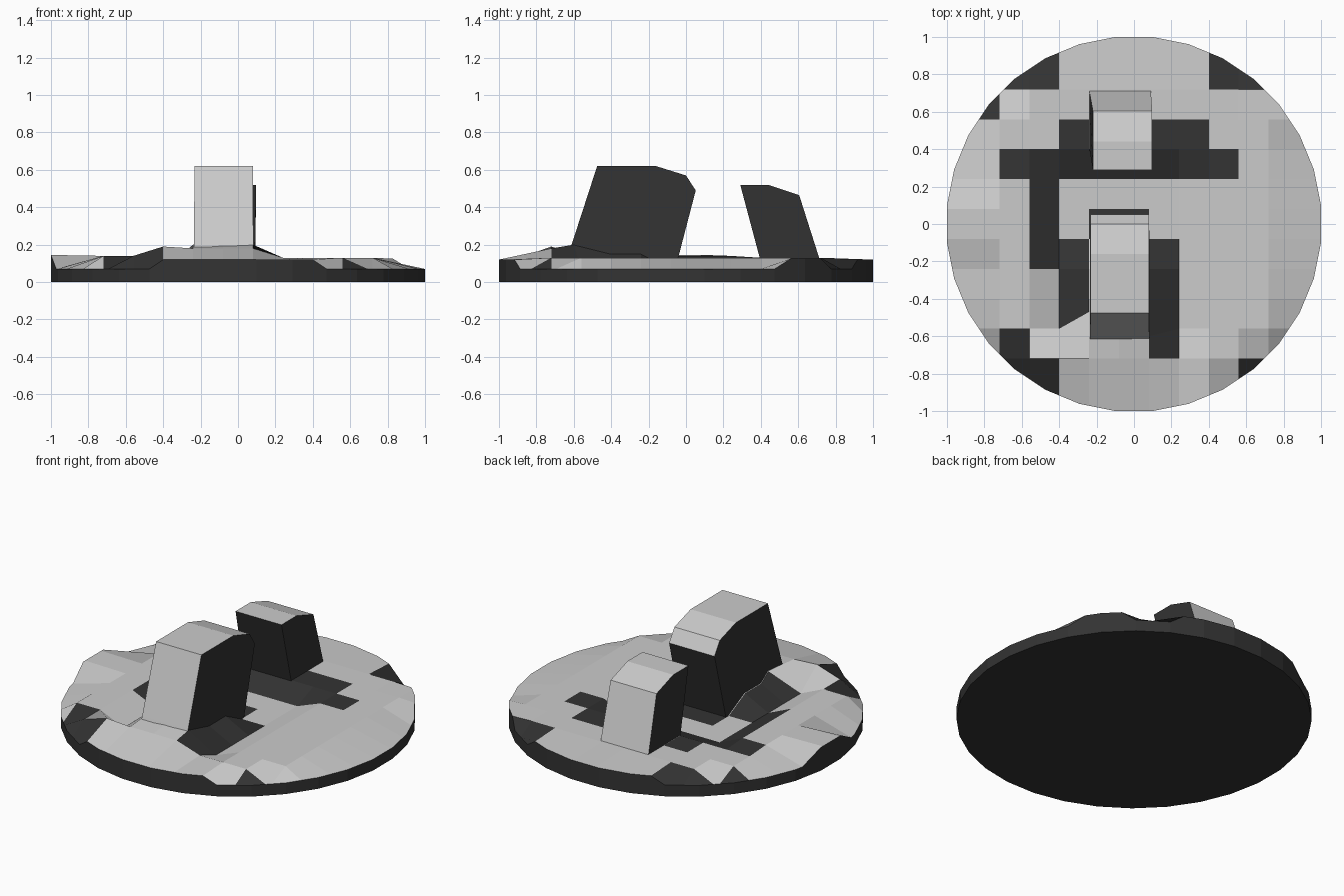
import bpy, bmesh, math
from mathutils import Vector

if "Cube" in bpy.data.objects:
    bpy.data.objects.remove(bpy.data.objects["Cube"])

dark = bpy.data.materials.new("dark_stone")
dark.diffuse_color = (0.033, 0.033, 0.033, 1)
dark.use_nodes = True
dark.node_tree.nodes["Principled BSDF"].inputs["Base Color"].default_value = dark.diffuse_color
light = bpy.data.materials.new("grey_stone")
light.diffuse_color = (0.8, 0.8, 0.8, 1)
light.use_nodes = True
light.node_tree.nodes["Principled BSDF"].inputs["Base Color"].default_value = light.diffuse_color


def finish(name, bm):
    bmesh.ops.recalc_face_normals(bm, faces=bm.faces)
    me = bpy.data.meshes.new(name)
    me.materials.append(light)
    me.materials.append(dark)
    bm.to_mesh(me)
    bm.free()
    ob = bpy.data.objects.new(name, me)
    bpy.context.collection.objects.link(ob)
    return ob


# Dark ground patches: x0, x1, y0, y1
PATCHES = [(-.65, .56, .24, .40), (-.40, -.24, .40, .56), (.08, .40, .40, .56),
           (-.56, -.40, -.24, .24), (-.40, -.24, -.56, -.08), (.08, .24, -.72, -.08),
           (-.24, .08, -.08, .08),
           (-.72, -.40, .72, 1), (.40, .72, .72, 1), (-.72, -.56, -.72, -.56),
           (-.72, -.40, -1, -.72), (.56, .72, -1, -.72), (-1, -.72, .56, .72)]


def rim_height(x, y):
    if abs(x) < 0.42:
        return 0.12
    if x < 0 and -0.22 < y < 0.11:
        return 0.145
    if 0.68 < x < 0.86 and y > 0.5:
        return 0.125
    return 0.07


def ground_height(x, y):
    if -0.41 < x < 0.25 and -0.1 < y < 0.25:      # sunken middle
        return 0.07
    if -0.25 < x < 0.09 and y < -0.1:             # mound under front block
        return 0.18 if y < -0.7 else 0.2 if y < -0.5 else 0.15
    if -0.45 < x < -0.35 and y < -0.7:
        return 0.19
    if (0.2 < x < 0.28 or -0.45 < x < -0.35) and -0.6 < y < -0.1:
        return 0.07
    return 0.14 if x < -0.5 and y < 0.3 else 0.13


# Round base with a faceted ground surface
bm = bmesh.new()
R = 1 / math.cos(math.pi / 32)
bm.faces.new([bm.verts.new((R * math.cos(a), R * math.sin(a), 0))
              for a in ((i + 0.5) * math.tau / 32 for i in range(32))])
for axis in ((1, 0, 0), (0, 1, 0)):
    for i in range(10):
        bmesh.ops.bisect_plane(bm, geom=bm.verts[:] + bm.edges[:] + bm.faces[:],
                               plane_co=Vector(axis) * (-0.72 + 0.16 * i), plane_no=axis)
for f in bm.faces:
    c = f.calc_center_median()
    f.material_index = int(any(a < c.x < b and d < c.y < e for a, b, d, e in PATCHES))
rim = [e for e in bm.edges if e.is_boundary]
rim_verts = {v for e in rim for v in e.verts}
skirt = bmesh.ops.extrude_edge_only(bm, edges=rim)["geom"]
low_edges = [g for g in skirt if isinstance(g, bmesh.types.BMEdge)]
low_verts = {g for g in skirt if isinstance(g, bmesh.types.BMVert)}
for f in skirt:
    if isinstance(f, bmesh.types.BMFace):
        f.material_index = 1
for v in bm.verts:
    if v not in low_verts:
        x, y = v.co.x, v.co.y
        v.co.z = (rim_height if v in rim_verts else ground_height)(x, y)
        # Pull the mound corners to the block's foot
        if abs(y + 0.56) < 0.01 and abs(x + 0.24) < 0.01:
            v.co.y = -0.47
        elif abs(y + 0.56) < 0.01 and abs(x - 0.08) < 0.01:
            v.co.y = -0.6
bottom_edges = [e for e in low_edges if e.verts[0] in low_verts and e.verts[1] in low_verts]
for f in bmesh.ops.contextual_create(bm, geom=bottom_edges)["faces"]:
    f.material_index = 1
finish("ground_disc", bm)


def block(name, profile, bottom_x, top_x, dark_edges):
    """Side profile (y, z) stretched across x; ends and overhangs are dark."""
    b = bmesh.new()
    sides = []
    for s in (0, 1):
        sides.append([b.verts.new(((top_x if z > 0.3 else bottom_x)[s], y, z))
                      for y, z in profile])
    for ring in sides:
        b.faces.new(ring).material_index = 1
    n = len(profile)
    for i in range(n):
        j = (i + 1) % n
        f = b.faces.new((sides[0][i], sides[0][j], sides[1][j], sides[1][i]))
        f.material_index = int(i in dark_edges)
    finish(name, b)


# Two leaning blocks
block("front_block", [(-.65, .08), (-.61, .205), (-.475, .62), (-.16, .62), (0, .57),
                      (.052, .49), (-.06, .06)], (-.235, .082), (-.233, .08), (5, 6))
block("back_block", [(.715, .12), (.605, .465), (.44, .52), (.29, .52), (.41, .07),
                     (.715, .07)], (-.24, .09), (-.22, .097), (3, 4))
